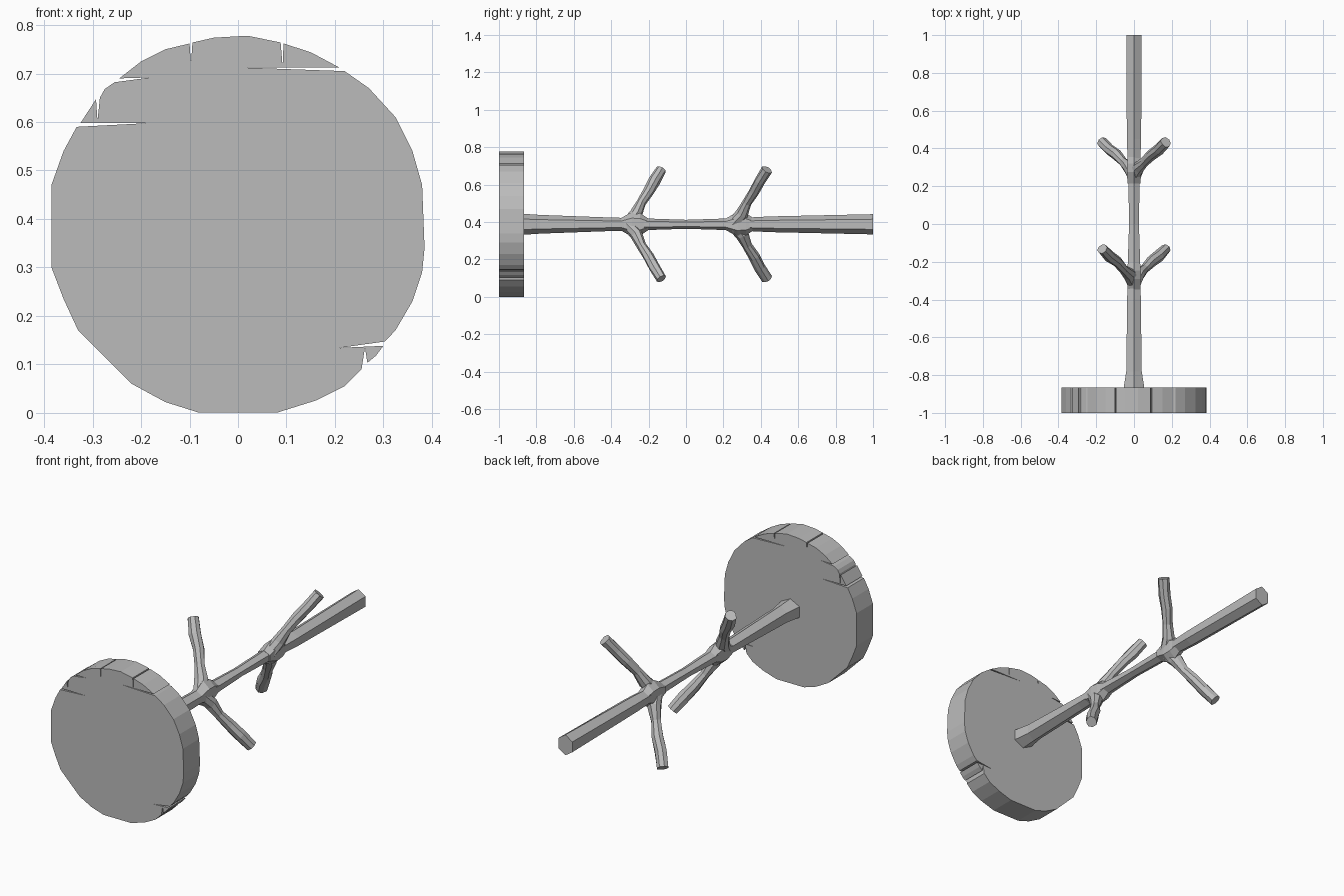
import bpy, bmesh, math, random
from mathutils import Vector

cube = bpy.data.objects.get("Cube")
if cube:
    bpy.data.objects.remove(cube)
random.seed(4)
MID = 0.388

grey = bpy.data.materials.new("plain grey")
grey.use_nodes = True
colour = (0.5, 0.5, 0.5, 1)
grey.diffuse_color = colour
grey.node_tree.nodes["Principled BSDF"].inputs["Base Color"].default_value = colour


def make_object(name, bm):
    bmesh.ops.recalc_face_normals(bm, faces=bm.faces[:])
    mesh = bpy.data.meshes.new(name)
    bm.to_mesh(mesh)
    bm.free()
    mesh.materials.append(grey)
    ob = bpy.data.objects.new(name, mesh)
    bpy.context.collection.objects.link(ob)
    return ob


def loft(name, rings):
    """Skin a list of equal-sized rings of points and cap both ends."""
    bm = bmesh.new()
    rows = [[bm.verts.new(p) for p in ring] for ring in rings]
    n = len(rows[0])
    for a, b in zip(rows, rows[1:]):
        for i in range(n):
            j = (i + 1) % n
            bm.faces.new((a[i], a[j], b[j], b[i]))
    bm.faces.new(rows[0])
    bm.faces.new(rows[-1])
    return make_object(name, bm)


# Round slab base: faceted rim with thin split cracks
rim = [(-.08, 0), (.08, 0), (.16, .025), (.22, .055), (.255, .09),
       (.262, .135), (.267, .103), (.285, .118), (.3, .138),
       (.21, .134), (.303, .147), (.325, .17), (.36, .23), (.38, .29),
       (.385, .34), (.38, .47), (.36, .54), (.325, .61), (.27, .67), (.22, .705),
       (.02, .712), (.21, .712), (.15, .744), (.094, .762),
       (.092, .715), (.088, .764), (.02, .778), (-.05, .774), (-.094, .764),
       (-.097, .72), (-.1, .762), (-.15, .75), (-.2, .725), (-.245, .69),
       (-.18, .692), (-.255, .682), (-.275, .668), (-.285, .65),
       (-.29, .602), (-.293, .647), (-.325, .598),
       (-.18, .598), (-.333, .59), (-.36, .54), (-.385, .47), (-.385, .3),
       (-.36, .235), (-.33, .17), (-.22, .06), (-.15, .022)]
loft("base", [[(x, y, z) for x, z in rim] for y in (-1, -.865)])

# Six-sided trunk, waisted in the middle and flared at the base
trunk = [(-.87, .055, .056), (-.78, .041, .05), (-.4, .036, .036),
         (-.24, .034, .032), (0, .026, .024), (.25, .03, .032),
         (.45, .038, .042), (1, .04, .054)]
hexagon = [(-1, -.5), (0, -1), (1, -.5), (1, .5), (0, 1), (-1, .5)]
loft("trunk", [[(x * w, y, MID + z * h) for x, z in hexagon] for y, w, h in trunk])


# Branch: rough faceted tube that starts thick and bends outward
def branch(name, y0, sx, sz):
    path = [Vector((sx * x, y0 + y, MID + sz * z)) for x, y, z in
            [(0, -.035, 0), (.025, .015, .055), (.055, .042, .115),
             (.09, .08, .175), (.13, .11, .23), (.168, .148, .292)]]
    radii = [.034, .035, .025, .029, .031, .029]
    rings = []
    for k, (p, r) in enumerate(zip(path, radii)):
        way = (path[min(k + 1, len(path) - 1)] - path[max(k - 1, 0)]).normalized()
        u = way.cross(Vector((sx, 0, 0))).normalized()
        v = way.cross(u)
        ring = []
        for i in range(8):
            a = math.tau * i / 8
            ring.append(p + (u * math.cos(a) + v * math.sin(a)) * r * random.uniform(.9, 1.08))
        rings.append(ring)
    loft(name, rings)


# Knot where a pair of branches joins the trunk
def knot(name, y0):
    sizes = [(-.07, .034, .032), (-.01, .038, .066), (.035, .036, .06), (.08, .03, .03)]
    loft(name, [[(x * w, y0 + y, MID + z * h) for x, z in hexagon] for y, w, h in sizes])


# Two opposite pairs, crossed between the two levels
for level, y0, turn in (("lower", -.28, 1), ("upper", .285, -1)):
    knot(level + "_knot", y0)
    branch(level + "_branch_up", y0, -turn, 1)
    branch(level + "_branch_down", y0, turn, -1)
